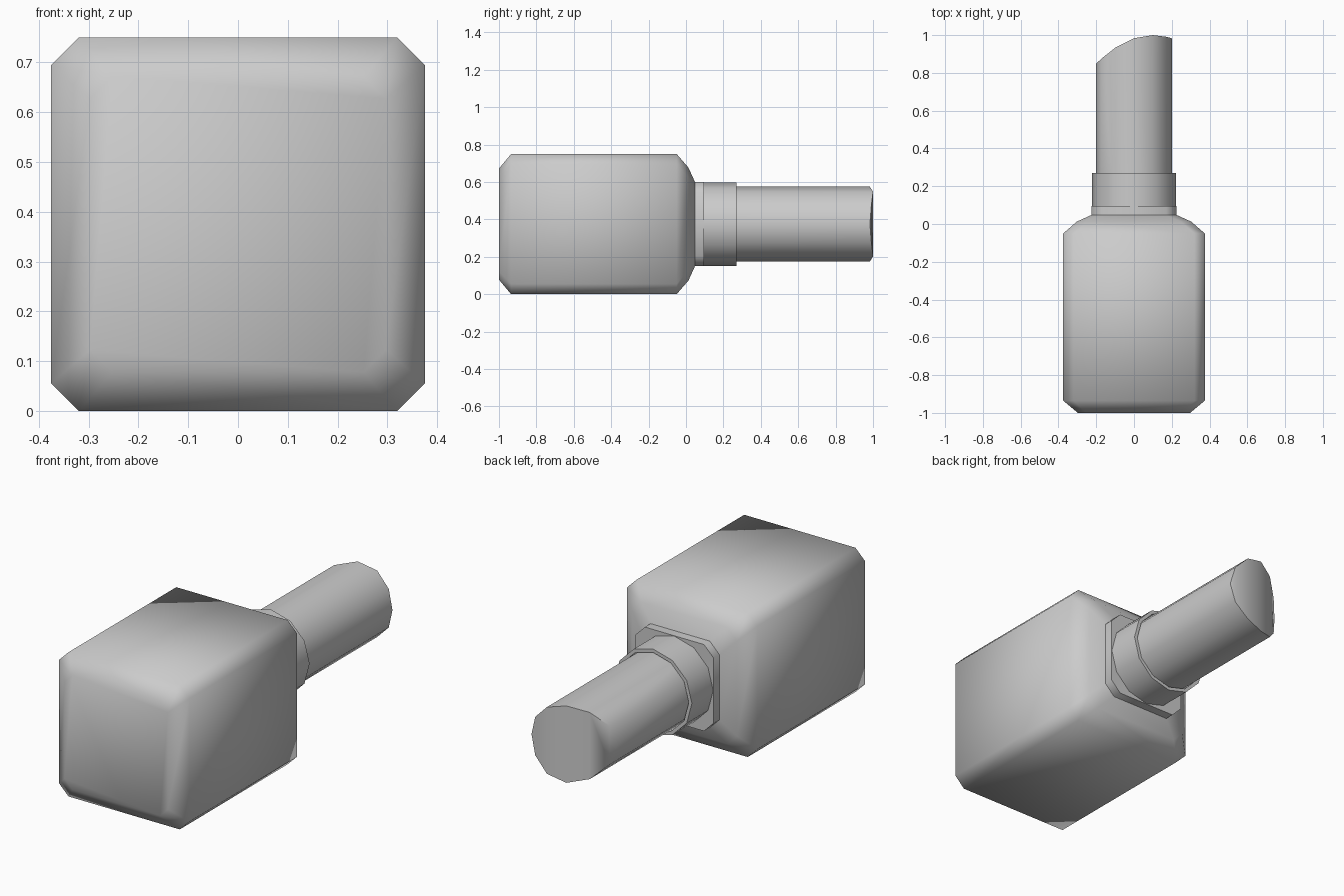
import bpy, bmesh, math

if "Cube" in bpy.data.objects:
    bpy.data.objects.remove(bpy.data.objects["Cube"])

CZ = 0.375  # height of the long axis


def finish(name, bm, angle):
    bmesh.ops.recalc_face_normals(bm, faces=bm.faces[:])
    me = bpy.data.meshes.new(name)
    bm.to_mesh(me)
    bm.free()
    ob = bpy.data.objects.new(name, me)
    bpy.context.collection.objects.link(ob)
    bpy.ops.object.select_all(action='DESELECT')
    ob.select_set(True)
    bpy.context.view_layer.objects.active = ob
    bpy.ops.object.shade_smooth_by_angle(angle=math.radians(angle))
    return ob


def bridge(bm, a, b):
    n = len(a)
    for i in range(n):
        j = (i + 1) % n
        bm.faces.new((a[i], a[j], b[j], b[i]))


def octagon(bm, y, h, c):
    k = h - c
    pts = [(h, -k), (h, k), (k, h), (-k, h), (-h, k), (-h, -k), (-k, -h), (k, -h)]
    return [bm.verts.new((x, y, CZ + z)) for x, z in pts]


def circle(bm, y, r, n=12):
    ring = []
    for i in range(n):
        a = 2 * math.pi * i / n
        x = r * math.cos(a)
        ring.append(bm.verts.new((x, y(x) if callable(y) else y, CZ + r * math.sin(a))))
    return ring


# Square base with chamfered edges, sloping shoulder and short neck
bm = bmesh.new()
sections = [(-1.0, 0.297, 0.045), (-0.935, 0.375, 0.055), (-0.05, 0.375, 0.055),
            (0.013, 0.302, 0.055), (0.048, 0.225, 0.055), (0.095, 0.225, 0.055)]
rings = [octagon(bm, *s) for s in sections]
for a, b in zip(rings, rings[1:]):
    bridge(bm, a, b)
bm.faces.new(rings[0])
bm.faces.new(rings[-1])
finish("base", bm, 60)

# Open collar around the stick
bm = bmesh.new()
loops = [circle(bm, 0.095, 0.205), circle(bm, 0.095, 0.223),
         circle(bm, 0.27, 0.223), circle(bm, 0.27, 0.205)]
for i in range(4):
    bridge(bm, loops[i], loops[(i + 1) % 4])
finish("collar", bm, 40)

# Round stick with a curved slanting tip made of vertical strips
bm = bmesh.new()
bottom = circle(bm, 0.09, 0.2)
tip = circle(bm, lambda x: 1.0 - 1.68 * (x - 0.1) ** 2, 0.2)
bridge(bm, bottom, tip)
bm.faces.new(bottom)
for i in range(6):
    strip = [tip[i], tip[i + 1], tip[11 - i], tip[(12 - i) % 12]]
    bm.faces.new(list(dict.fromkeys(strip)))
finish("stick", bm, 60)
